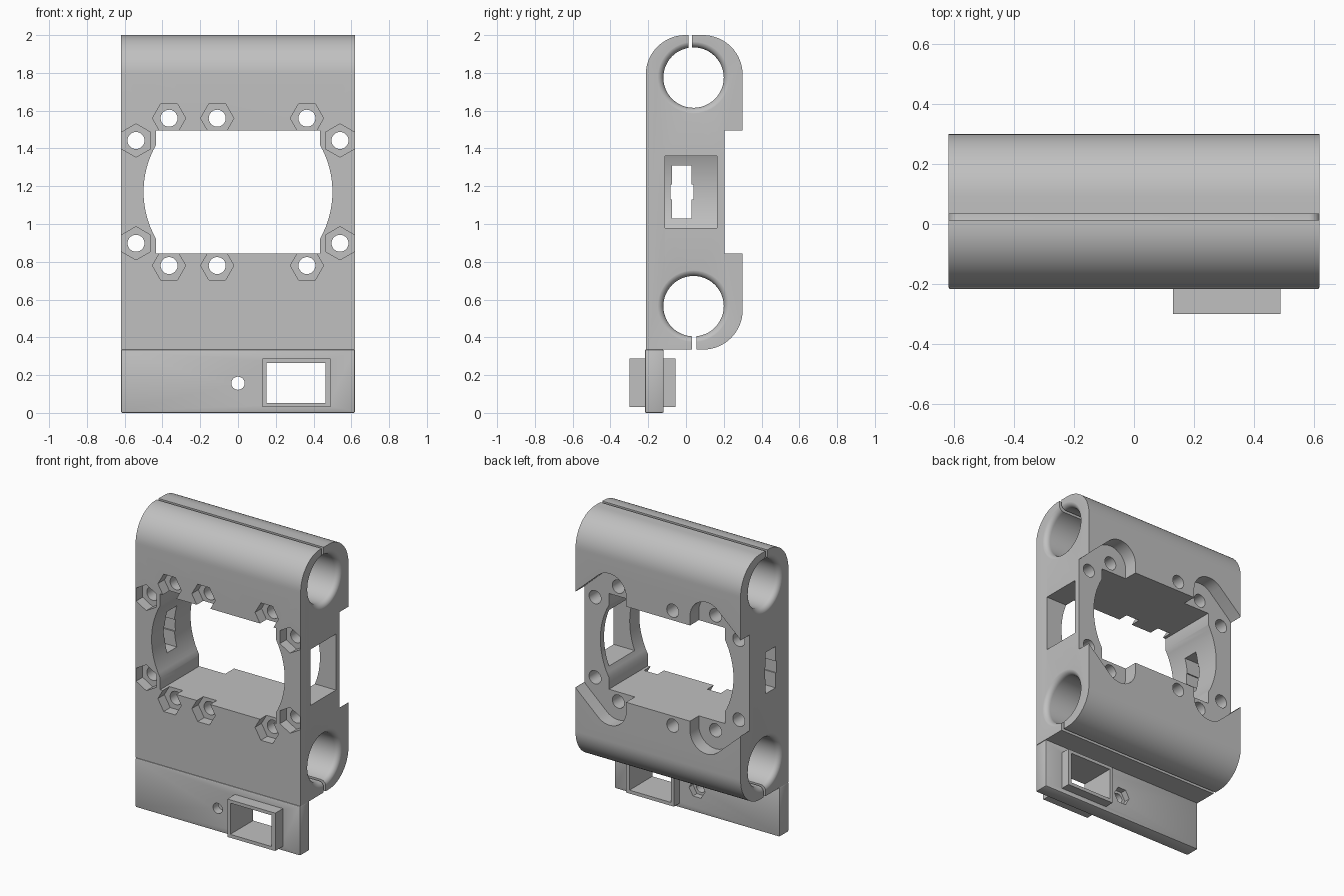
import bpy, bmesh, math
from mathutils import Vector
from mathutils.geometry import convex_hull_2d

if "Cube" in bpy.data.objects:
    bpy.data.objects.remove(bpy.data.objects["Cube"])

grey = bpy.data.materials.new("plain_grey")
grey.use_nodes = True
COLOUR = (0.53, 0.53, 0.53, 1)
grey.diffuse_color = COLOUR
grey.node_tree.nodes["Principled BSDF"].inputs["Base Color"].default_value = COLOUR

W = 0.62                 # half width
MID = 1.17               # height of the opening centre
FRONT, BACK, FLANGE = -0.213, 0.205, 0.30


def finish(name, bm):
    bmesh.ops.recalc_face_normals(bm, faces=bm.faces)
    mesh = bpy.data.meshes.new(name)
    bm.to_mesh(mesh)
    bm.free()
    mesh.materials.append(grey)
    ob = bpy.data.objects.new(name, mesh)
    bpy.context.collection.objects.link(ob)
    return ob


def prism(name, pts, axis, a, b):
    """Extrude a 2D outline: (y, z) along X or (x, z) along Y."""
    place = (lambda p, t: (t, p[0], p[1])) if axis == "X" else (lambda p, t: (p[0], t, p[1]))
    bm = bmesh.new()
    lo = [bm.verts.new(place(p, a)) for p in pts]
    hi = [bm.verts.new(place(p, b)) for p in pts]
    bm.faces.new(lo)
    bm.faces.new(hi)
    for i in range(len(pts)):
        j = (i + 1) % len(pts)
        bm.faces.new((lo[i], lo[j], hi[j], hi[i]))
    return finish(name, bm)


def box(name, x, y, z):
    return prism(name, [(x[0], z[0]), (x[1], z[0]), (x[1], z[1]), (x[0], z[1])], "Y", *y)


def arc(cx, cy, r, start, end, n):
    angles = [math.radians(start + (end - start) * i / n) for i in range(n + 1)]
    return [(cx + r * math.cos(t), cy + r * math.sin(t)) for t in angles]


def ring(cx, cy, r, n, start=0):
    return arc(cx, cy, r, start, start + 360, n)[:-1]


def bore(name, y, z, r, flare, n=48):
    """Rod bore along x with rounded, flared mouths."""
    inner = W - flare
    half = [(W + 0.1, r + flare)] + [(inner + flare * 1.02 * math.cos(t), r + flare - flare * math.sin(t))
                                     for t in (math.radians(15 * k) for k in range(7))]
    stations = half + [(-x, rad) for x, rad in reversed(half)]
    bm = bmesh.new()
    rings = [[bm.verts.new((x, p[0], p[1])) for p in ring(y, z, rad, n)] for x, rad in stations]
    for a, b in zip(rings, rings[1:]):
        for i in range(n):
            j = (i + 1) % n
            bm.faces.new((a[i], a[j], b[j], b[i]))
    bm.faces.new(rings[0])
    bm.faces.new(rings[-1])
    return finish(name, bm)


def cut(target, tool):
    mod = target.modifiers.new("cut", "BOOLEAN")
    mod.operation, mod.solver, mod.object = "DIFFERENCE", "EXACT", tool
    apply(target, mod)
    bpy.data.objects.remove(tool)


def apply(ob, mod):
    bpy.context.view_layer.objects.active = ob
    bpy.ops.object.modifier_apply(modifier=mod.name)


def smooth(ob):
    bpy.ops.object.select_all(action="DESELECT")
    ob.select_set(True)
    bpy.context.view_layer.objects.active = ob
    bpy.ops.object.shade_smooth_by_angle(angle=math.radians(30))


# Carriage body: side profile with rounded rod housings
profile = [(FRONT, 0.335)]
profile += arc(0.09, 0.545, 0.21, -90, 0, 16)
profile += [(FLANGE, 0.845), (BACK, 0.845), (BACK, 1.495), (FLANGE, 1.495)]
profile += arc(0.09, 1.79, 0.21, 0, 90, 16)
profile += arc(-0.003, 1.79, 0.21, 90, 180, 16)
body = prism("carriage_body", profile, "X", -W, W)

# Rod bores and clamp slits
cut(body, bore("upper_bore", 0.04, 1.775, 0.16, 0.035))
cut(body, bore("lower_bore", 0.04, 0.565, 0.16, 0.035))
cut(body, box("upper_slit", (-1, 1), (0.013, 0.033), (1.85, 2.1)))
cut(body, box("lower_slit", (-1, 1), (0.033, 0.055), (0.2, 0.5)))

# Central opening: rectangle with bulging round sides
bulge = math.degrees(math.acos(0.435 / 0.5))
opening = arc(0, MID, 0.5, -bulge, bulge, 16) + [(0.435, 1.495), (-0.435, 1.495)]
opening += arc(0, MID, 0.5, 180 - bulge, 180 + bulge, 16) + [(-0.435, 0.845), (0.435, 0.845)]
cut(body, prism("opening", opening, "Y", -1, 1))

# Side windows: plain on one side, notched slot on the other
cut(body, box("window", (0.3, 0.8), (-0.11, 0.165), (0.98, 1.36)))
slot = [(-0.075, 1.03), (0.03, 1.03), (0.03, 1.13), (0.04, 1.13), (0.04, 1.21), (0.03, 1.21),
        (0.03, 1.31), (-0.075, 1.31), (-0.075, 1.21), (-0.083, 1.21), (-0.083, 1.13), (-0.075, 1.13)]
cut(body, prism("slot", slot, "X", -0.8, -0.3))

# Rounded corner pockets in the rear flanges
for sx in (-1, 1):
    for sz in (-1, 1):
        pts = ring(sx * 0.365, MID + sz * 0.39, 0.125, 32)
        pts += ring(sx * 0.54, MID + sz * 0.272, 0.095, 32)
        pts += [(sx * 0.24, MID + sz * 0.25)]
        pts = [Vector(p) for p in pts]
        hull = [tuple(pts[i]) for i in convex_hull_2d(pts)]
        cut(body, prism("pocket", hull, "Y", BACK, 0.5))

# Screw holes with hexagonal nut traps
for sz in (-1, 1):
    for x, dz, turn in ((-0.54, 0.272, 30), (0.54, 0.272, 30),
                        (-0.365, 0.39, 0), (-0.11, 0.39, 0), (0.365, 0.39, 0)):
        z = MID + sz * dz
        cut(body, prism("screw_hole", ring(x, z, 0.045, 24), "Y", -1, 1))
        cut(body, prism("nut_trap", ring(x, z, 0.088, 6, turn), "Y", -1, FRONT + 0.07))
smooth(body)

# Lower mounting plate with softened edges
plate = box("mounting_plate", (-W, W), (-0.218, -0.118), (0, 0.336))
bevel = plate.modifiers.new("bevel", "BEVEL")
bevel.width, bevel.segments = 0.008, 2
apply(plate, bevel)
cut(plate, prism("pin_hole", ring(0, 0.157, 0.035, 24), "Y", -1, 1))
cut(plate, prism("pin_nut", ring(0, 0.157, 0.06, 6), "Y", -0.16, 0))
cut(plate, box("port", (0.14, 0.48), (-1, 1), (0.04, 0.275)))
smooth(plate)

# Rectangular socket frame through the plate
frame = box("socket_frame", (0.13, 0.49), (-0.30, -0.055), (0.03, 0.287))
cut(frame, box("socket_hole", (0.152, 0.463), (-1, 1), (0.053, 0.265)))
